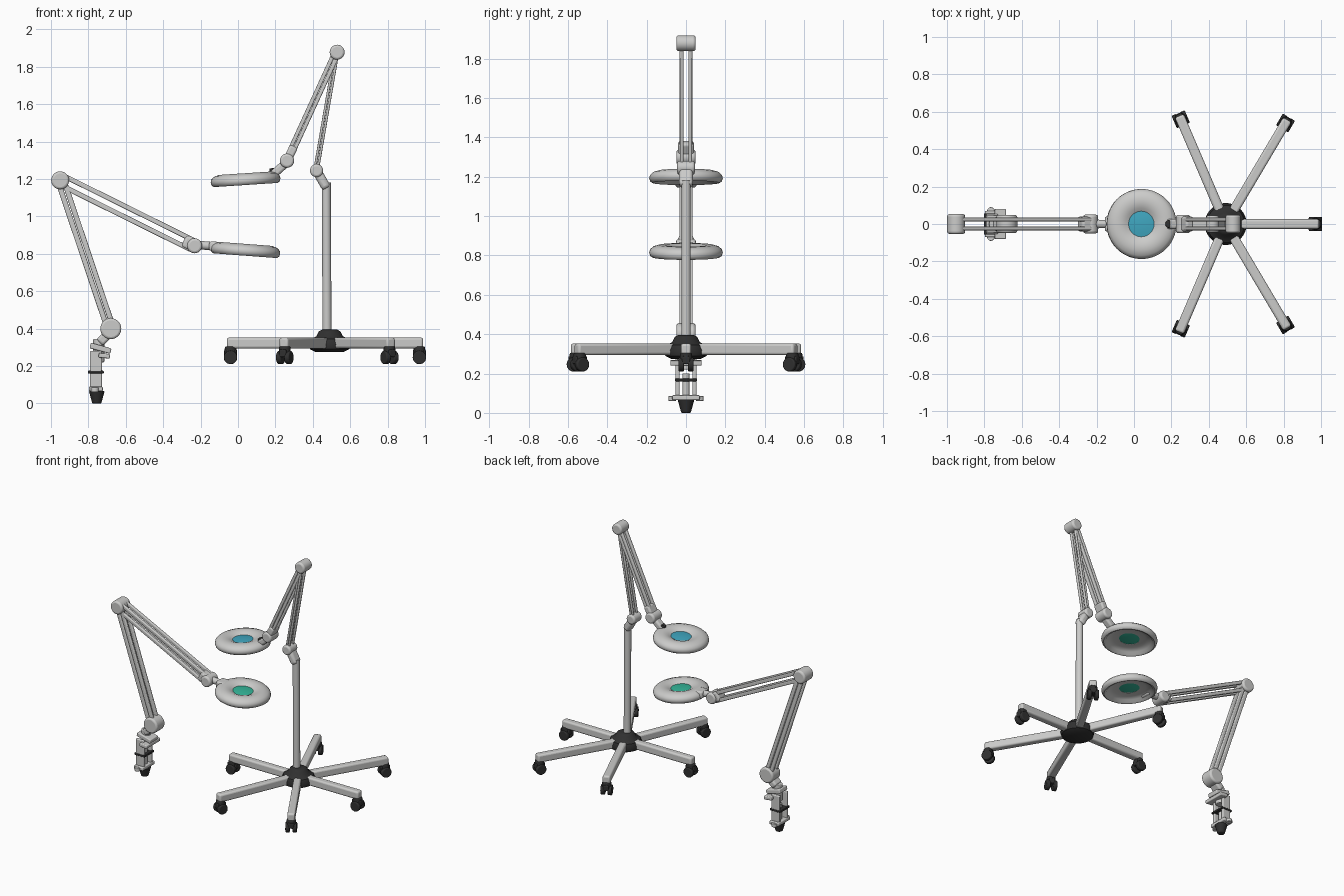
import bpy, bmesh, math
from mathutils import Vector, Matrix

if "Cube" in bpy.data.objects:
    bpy.data.objects.remove(bpy.data.objects["Cube"])


def material(name, rgb):
    m = bpy.data.materials.new(name)
    m.diffuse_color = (*rgb, 1)
    m.use_nodes = True
    m.node_tree.nodes["Principled BSDF"].inputs["Base Color"].default_value = m.diffuse_color
    return m


GREY = material("light grey", (0.6, 0.6, 0.59))
DARK = material("charcoal", (0.03, 0.03, 0.03))
BLUE = material("blue glass", (0.05, 0.38, 0.52))
GREEN = material("green glass", (0.035, 0.47, 0.32))


def finish(name, bm, mat, bevel=0, matrix=None):
    bmesh.ops.recalc_face_normals(bm, faces=bm.faces)
    me = bpy.data.meshes.new(name)
    bm.to_mesh(me)
    bm.free()
    me.materials.append(mat)
    ob = bpy.data.objects.new(name, me)
    bpy.context.collection.objects.link(ob)
    if matrix:
        ob.matrix_world = matrix
    if bevel:
        mod = ob.modifiers.new("bevel", "BEVEL")
        mod.width, mod.segments = bevel, 3
    bpy.ops.object.select_all(action="DESELECT")
    ob.select_set(True)
    bpy.context.view_layer.objects.active = ob
    bpy.ops.object.shade_smooth_by_angle(angle=math.radians(40))
    return ob


def frame(p, q):
    """Matrix at the midpoint of p-q: local z along p-q, local y close to world y."""
    p, q = Vector(p), Vector(q)
    z = (q - p).normalized()
    ref = Vector((0, 1, 0)) if abs(z.z) > 0.01 or abs(z.y) < 0.01 else Vector((0, 0, 1))
    x = ref.cross(z).normalized()
    y = z.cross(x)
    m = Matrix((x, y, z)).transposed().to_4x4()
    m.translation = (p + q) / 2
    return m, (q - p).length


def bar(name, p, q, dx, dy, mat=GREY, bevel=0.006):
    m, length = frame(p, q)
    bm = bmesh.new()
    bmesh.ops.create_cube(bm, size=1)
    bmesh.ops.scale(bm, vec=(dx, dy, length), verts=bm.verts)
    return finish(name, bm, mat, bevel, m)


def rod(name, p, q, r1, r2=None, mat=GREY, bevel=0.0, n=28):
    m, length = frame(p, q)
    bm = bmesh.new()
    bmesh.ops.create_cone(bm, cap_ends=True, segments=n, radius1=r1,
                          radius2=r1 if r2 is None else r2, depth=length)
    return finish(name, bm, mat, bevel, m)


def lathe(name, profile, mat, matrix=None, closed=False, n=56):
    bm = bmesh.new()
    vs = [bm.verts.new((r, 0, z)) for r, z in profile]
    pairs = list(zip(vs, vs[1:])) + ([(vs[-1], vs[0])] if closed else [])
    edges = [bm.edges.new(e) for e in pairs]
    bmesh.ops.spin(bm, geom=vs + edges, cent=(0, 0, 0), axis=(0, 0, 1),
                   angle=math.tau, steps=n)
    bmesh.ops.remove_doubles(bm, verts=bm.verts, dist=1e-5)
    return finish(name, bm, mat, 0, matrix)


def knuckle(name, x, z, r, half):
    """Pivot drum lying along y with a slim centre and two cheeks."""
    rod(name, (x, -half, z), (x, half, z), r, bevel=0.012)


def arm(name, a, b, off, thick, y=0.024, wide=0.02):
    """Four parallel rails: a pair on each side of the arm."""
    a, b = Vector((a[0], 0, a[1])), Vector((b[0], 0, b[1]))
    d = (b - a).normalized()
    side = Vector((-d.z, 0, d.x))
    for s in (-1, 1):
        for t in (-1, 1):
            o = side * off * t + Vector((0, y * s, 0))
            bar(f"{name}_rail", a + o, b + o, thick, wide)


def head(name, x, z, tilt, top_glass):
    m = Matrix.Translation((x, 0, z)) @ Matrix.Rotation(tilt, 4, "Y")
    ring = [(0.068, 0.012), (0.085, 0.022), (0.11, 0.031), (0.14, 0.031), (0.168, 0.022),
            (0.183, 0.008), (0.187, -0.008), (0.182, -0.024), (0.17, -0.032),
            (0.157, -0.028), (0.145, -0.012), (0.11, -0.002), (0.068, -0.001)]
    lathe(f"{name}_shade", ring, GREY, m, closed=True)
    lathe(f"{name}_lens_top", [(0, 0.018), (0.04, 0.016), (0.07, 0.012), (0.07, 0.007), (0, 0.007)],
          top_glass, m)
    lathe(f"{name}_lens_bottom", [(0, 0.006), (0.07, 0.006), (0.07, 0.0), (0.04, -0.004), (0, -0.006)],
          GREEN, m)


# ---- rolling base
HUB = 0.49
lathe("base_hub", [(0, 0.275), (0.075, 0.275), (0.105, 0.29), (0.112, 0.315), (0.1, 0.345),
                   (0.07, 0.36), (0.058, 0.385), (0.04, 0.395), (0, 0.395)], DARK,
      Matrix.Translation((HUB, 0, 0)))
for ex, ey in ((0.97, 0), (-0.04, 0), (0.81, 0.54), (0.25, 0.56), (0.81, -0.54), (0.25, -0.56)):
    d = Vector((ex - HUB, ey, 0)).normalized()
    tip = Vector((ex, ey, 0))
    side = Vector((-d.y, d.x, 0))
    up = Vector((0, 0, 1))
    # leg: tapered bar drawn flat in the plane of the floor
    bm = bmesh.new()
    bmesh.ops.create_cube(bm, size=1)
    length = (tip - Vector((HUB, 0, 0))).length + 0.02 - 0.06
    bmesh.ops.scale(bm, vec=(length, 0.052, 0.058), verts=bm.verts)
    m = Matrix((d, side, up)).transposed().to_4x4()
    m.translation = Vector((HUB, 0, 0.323)) + d * (0.06 + length / 2)
    finish("base_leg", bm, GREY, 0.012, m)
    # twin wheel caster
    rod("caster_stem", tip + up * 0.25, tip + up * 0.305, 0.034, 0.03, DARK, 0.006)
    bar("caster_hood", tip - d * 0.034 + up * 0.268, tip + d * 0.034 + up * 0.268, 0.04, 0.04, DARK)
    for s in (-1, 1):
        c = tip + up * 0.246 + side * s * 0.024
        rod("caster_wheel", c - side * 0.014, c + side * 0.014, 0.036, mat=DARK, bevel=0.006)

# ---- floor lamp: pole, elbow, folded arm
rod("pole", (0.476, 0, 0.36), (0.472, 0, 1.18), 0.024)
bar("pole_elbow", (0.474, 0, 1.15), (0.415, 0, 1.255), 0.05, 0.07, bevel=0.018)
knuckle("pole_knuckle", 0.42, 1.245, 0.035, 0.045)
arm("floor_lower_arm", (0.418, 1.25), (0.525, 1.87), 0.008, 0.014, 0.022, 0.018)
knuckle("floor_top_knuckle", 0.53, 1.878, 0.04, 0.049)
arm("floor_upper_arm", (0.52, 1.86), (0.268, 1.31), 0.0115, 0.021)
bar("floor_arm_end", (0.30, 0, 1.375), (0.262, 0, 1.30), 0.046, 0.08, bevel=0.012)
knuckle("floor_head_knuckle", 0.262, 1.298, 0.038, 0.049)
bar("floor_head_bracket", (0.262, 0, 1.29), (0.185, 0, 1.222), 0.045, 0.055, bevel=0.014)
rod("floor_head_knob", (0.19, 0, 1.215), (0.188, 0, 1.258), 0.024, 0.02, DARK, 0.005)
head("floor_head", 0.04, 1.2, -0.065, BLUE)

# ---- bench lamp: arm and head
knuckle("bench_base_knuckle", -0.68, 0.4, 0.056, 0.048)
arm("bench_lower_arm", (-0.685, 0.41), (-0.945, 1.185), 0.016, 0.028)
knuckle("bench_elbow_knuckle", -0.951, 1.193, 0.048, 0.053)
arm("bench_upper_arm", (-0.94, 1.192), (-0.24, 0.845), 0.026, 0.026)
bar("bench_arm_end", (-0.29, 0, 0.871), (-0.235, 0, 0.845), 0.07, 0.08, bevel=0.014)
knuckle("bench_head_knuckle", -0.232, 0.843, 0.04, 0.05)
rod("bench_head_stem", (-0.22, 0, 0.848), (-0.1, 0, 0.838), 0.023, 0.022)
bar("bench_head_socket", (-0.155, 0, 0.842), (-0.09, 0, 0.838), 0.05, 0.08, bevel=0.012)
head("bench_head", 0.04, 0.822, 0.075, GREEN)

# ---- table clamp
bar("clamp_neck", (-0.69, 0, 0.375), (-0.74, 0, 0.325), 0.05, 0.075, bevel=0.014)
rod("clamp_pin", (-0.745, 0, 0.22), (-0.745, 0, 0.345), 0.03, bevel=0.005)
bar("clamp_jaw", (-0.79, 0, 0.31), (-0.68, 0, 0.28), 0.03, 0.09)
bar("clamp_jaw_lip", (-0.745, 0, 0.258), (-0.685, 0, 0.252), 0.025, 0.16)
for s in (-1, 1):
    bar("clamp_post", (-0.76, s * 0.043, 0.07), (-0.76, s * 0.043, 0.28), 0.065, 0.02)
    rod("clamp_foot", (-0.765, s * 0.07, 0.06), (-0.765, s * 0.07, 0.085), 0.02, bevel=0.004)
bar("clamp_band", (-0.76, 0, 0.16), (-0.76, 0, 0.175), 0.085, 0.112, DARK, 0.004)
bar("clamp_bridge", (-0.76, 0, 0.065), (-0.76, 0, 0.09), 0.075, 0.14)
rod("clamp_screw", (-0.757, 0, 0.04), (-0.757, 0, 0.2), 0.018)
rod("clamp_knob", (-0.755, 0, 0), (-0.755, 0, 0.066), 0.024, 0.042, DARK, 0.006)
